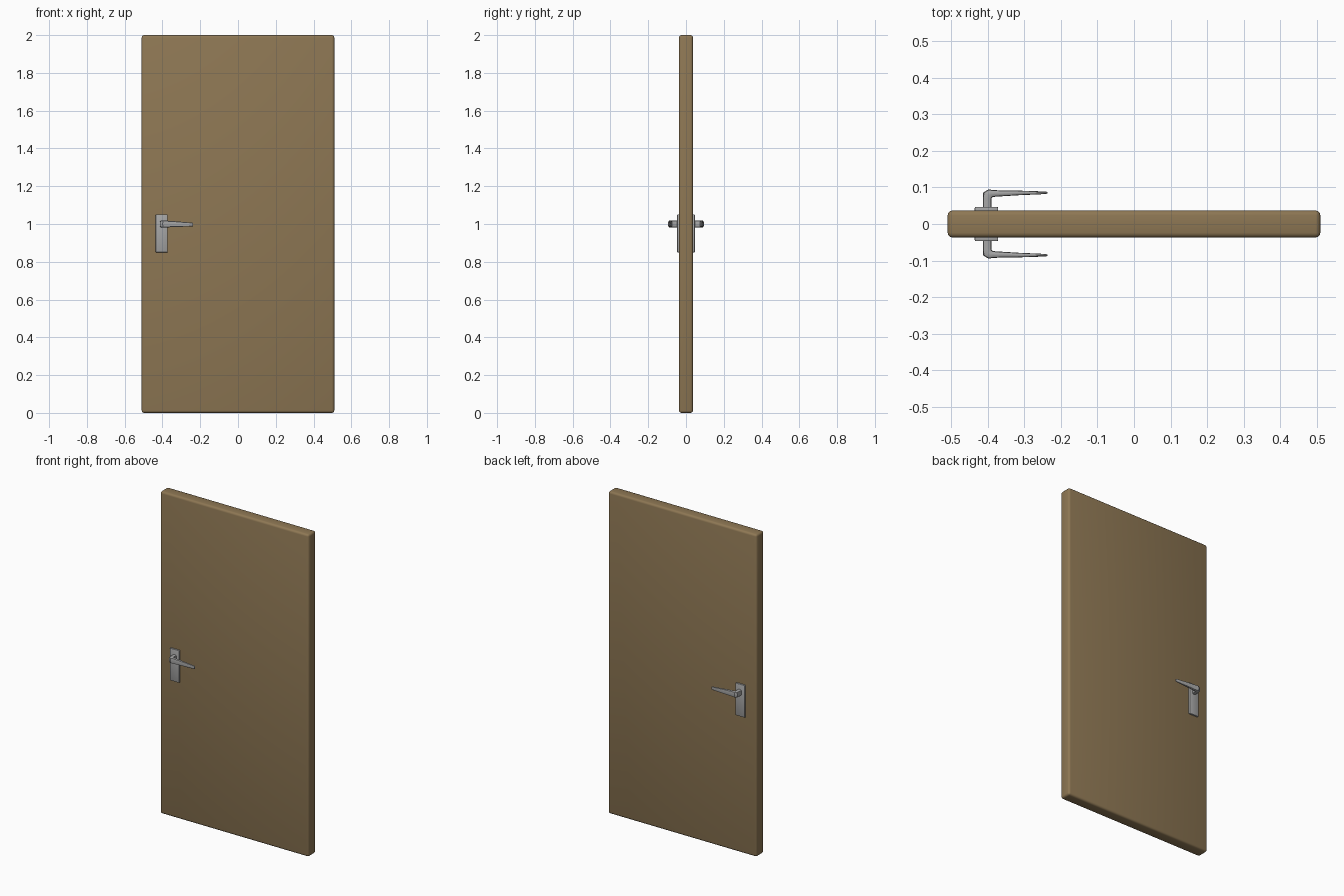
import bpy, bmesh
from math import cos, sin, pi
from mathutils import Vector

if "Cube" in bpy.data.objects:
    bpy.data.objects.remove(bpy.data.objects["Cube"])


def make(name, bm, color=None):
    bmesh.ops.recalc_face_normals(bm, faces=bm.faces)
    me = bpy.data.meshes.new(name)
    bm.to_mesh(me)
    bm.free()
    ob = bpy.data.objects.new(name, me)
    bpy.context.collection.objects.link(ob)
    if color:
        mat = bpy.data.materials.new(name + "_mat")
        mat.diffuse_color = (*color, 1)
        mat.use_nodes = True
        mat.node_tree.nodes["Principled BSDF"].inputs["Base Color"].default_value = mat.diffuse_color
        me.materials.append(mat)
    return ob


def box(name, lo, hi, bevel, segments, color=None):
    bm = bmesh.new()
    bmesh.ops.create_cube(bm, size=1)
    for v in bm.verts:
        v.co = Vector([(a + b) / 2 + c * (b - a) for a, b, c in zip(lo, hi, v.co)])
    bmesh.ops.bevel(bm, geom=bm.edges[:], offset=bevel, segments=segments,
                    profile=0.5, affect='EDGES')
    return make(name, bm, color)


def lever(name, side):
    # stations along the bent handle: x, y, z, half width, half height, axis direction
    stations = [
        (-0.402, 0.040, 1.0, 0.012, 0.018, (0, 1)),
        (-0.402, 0.070, 1.0, 0.012, 0.018, (0, 1)),
        (-0.400, 0.080, 1.0, 0.014, 0.018, (0.45, 0.9)),
        (-0.393, 0.084, 1.0, 0.012, 0.018, (0.9, 0.45)),
        (-0.382, 0.0835, 1.0, 0.009, 0.018, (1, 0)),
        (-0.320, 0.085, 0.999, 0.0065, 0.0145, (1, 0)),
        (-0.242, 0.0855, 0.997, 0.0035, 0.010, (1, 0)),
        (-0.237, 0.0855, 0.997, 0.0022, 0.008, (1, 0)),
    ]
    bm = bmesh.new()
    rings = []
    n = 12
    for x, y, z, w, h, d in stations:
        ring = []
        for i in range(n):
            a = 2 * pi * (i + 0.5) / n
            # squarish rounded cross-section
            u = max(-1, min(1, 1.2 * cos(a))) * w
            v = max(-1, min(1, 1.2 * sin(a))) * h
            ring.append(bm.verts.new((x + d[1] * u, side * (y - d[0] * u), z + v)))
        rings.append(ring)
    for r0, r1 in zip(rings, rings[1:]):
        for i in range(n):
            j = (i + 1) % n
            bm.faces.new((r0[i], r0[j], r1[j], r1[i]))
    bm.faces.new(rings[0])
    bm.faces.new(rings[-1])
    return make(name, bm, METAL)


WOOD = (0.27, 0.185, 0.088)
METAL = (0.38, 0.38, 0.38)

# door leaf with softened edges
parts = [box("door_leaf", (-0.51, -0.037, 0), (0.51, 0.037, 2), 0.013, 3, WOOD)]

# backplate and lever on each face
for label, s in (("front", -1), ("back", 1)):
    ys = sorted((s * 0.030, s * 0.047))
    parts.append(box(label + "_backplate", (-0.436, ys[0], 0.85),
                     (-0.372, ys[1], 1.05), 0.003, 2, METAL))
    parts.append(lever(label + "_lever", s))

for ob in parts:
    bpy.ops.object.select_all(action='DESELECT')
    ob.select_set(True)
    bpy.context.view_layer.objects.active = ob
    bpy.ops.object.shade_smooth_by_angle(angle=0.6)
